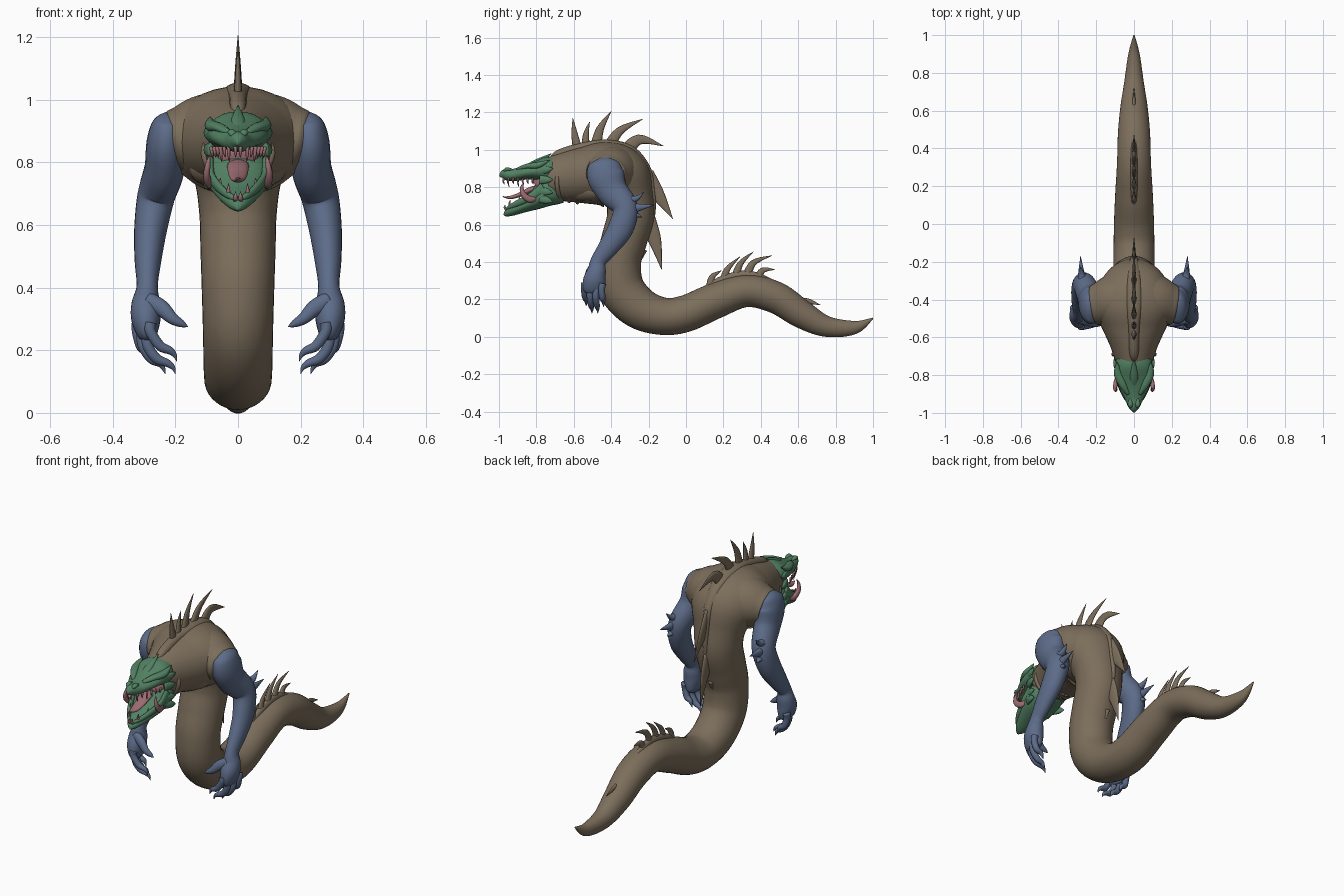
import bpy, bmesh, math
from mathutils import Vector

X, Y = Vector((1, 0, 0)), Vector((0, 1, 0))


def material(name, rgb):
    m = bpy.data.materials.new(name)
    m.diffuse_color = (*rgb, 1)
    return m


BROWN = material("brown_hide", (0.20, 0.155, 0.105))
BLUE = material("blue_skin", (0.11, 0.15, 0.25))
GREEN = material("green_scales", (0.085, 0.22, 0.125))
PINK = material("pink_flesh", (0.33, 0.15, 0.165))


def spline(rows, steps):
    """Catmull-Rom through rows of numbers."""
    out, last = [], len(rows) - 1
    for i in range(last):
        p = [rows[max(0, min(last, i + k))] for k in (-1, 0, 1, 2)]
        for j in range(steps):
            t = j / steps
            out.append([0.5 * (2 * b + (c - a) * t + (2 * a - 5 * b + 4 * c - d) * t * t
                               + (3 * b - a - 3 * c + d) * t ** 3) for a, b, c, d in zip(*p)])
    return out + [list(rows[-1])]


def tube(bm, rows, ref=X, n=16, steps=5):
    """Loft ellipses along rows of (x, y, z, radius along ref, other radius)."""
    rows = spline(rows, steps)
    pts = [Vector(r[:3]) for r in rows]
    rings = []
    for i, r in enumerate(rows):
        t = (pts[min(i + 1, len(pts) - 1)] - pts[max(i - 1, 0)]).normalized()
        s = (ref - t * ref.dot(t)).normalized()
        u = t.cross(s)
        a, b = max(r[3], 0.0008), max(r[4], 0.0008)
        rings.append([bm.verts.new(pts[i] + s * a * math.cos(k * math.tau / n)
                                   + u * b * math.sin(k * math.tau / n)) for k in range(n)])
    for p, q in zip(rings, rings[1:]):
        for k in range(n):
            bm.faces.new((p[k], p[(k + 1) % n], q[(k + 1) % n], q[k]))
    bm.faces.new(rings[0])
    bm.faces.new(rings[-1])


def finish(name, bm, mat, mirror=False):
    bmesh.ops.recalc_face_normals(bm, faces=bm.faces[:])
    me = bpy.data.meshes.new(name)
    bm.to_mesh(me)
    bm.free()
    me.materials.append(mat)
    me.shade_smooth()
    ob = bpy.data.objects.new(name, me)
    bpy.context.collection.objects.link(ob)
    if mirror:
        ob.modifiers.new("mirror", 'MIRROR').use_mirror_merge = False
    return ob


def mid(rows):
    """Rows of (y, z, x radius, in-plane radius) on the centre plane."""
    return [(0, *r) for r in rows]


# serpent body from tail tip to neck
bm = bmesh.new()
tube(bm, mid([
    (1.0, .10, .003, .003), (.90, .05, .03, .036), (.75, .056, .052, .056),
    (.62, .12, .072, .075), (.48, .21, .085, .085), (.32, .245, .09, .086),
    (.15, .19, .10, .095), (0, .125, .106, .098), (-.12, .11, .108, .10),
    (-.25, .155, .11, .113), (-.345, .26, .112, .122), (-.36, .40, .116, .12),
    (-.33, .52, .12, .122), (-.297, .64, .124, .126), (-.305, .75, .142, .13),
    (-.35, .84, .19, .17), (-.43, .87, .225, .174), (-.54, .865, .175, .153),
    (-.65, .855, .125, .132), (-.74, .845, .095, .112)]), n=36, steps=8)
finish("body", bm, BROWN)

# shoulders, chest muscles and neck folds
bm = bmesh.new()
tube(bm, [(.02, -.39, .875, .165, .16), (.12, -.41, .878, .14, .138), (.19, -.425, .872, .112, .106),
          (.215, -.43, .868, .10, .088), (.222, -.43, .866, .05, .045)], Y, 28)
tube(bm, [(.15, -.43, .81, .02, .02), (.10, -.48, .79, .065, .06),
          (.05, -.57, .78, .055, .055), (.02, -.66, .78, .03, .03)])
for k in range(3):
    y = -.69 + .045 * k
    tube(bm, [(.0, y + .02, .735 - .008 * k, .01, .012), (.07, y + .01, .76, .012, .014),
              (.108, y, .83, .012, .012), (.09, y + .01, .90, .004, .004)], Y, 10)
finish("shoulders_and_chest", bm, BROWN, True)

# dorsal spines: base, middle, tip (y, z) and width
bm = bmesh.new()
spines = [
    (-.575, .98, -.595, 1.08, -.605, 1.17, .022), (-.535, .99, -.535, 1.08, -.515, 1.15, .02),
    (-.485, 1.0, -.46, 1.11, -.40, 1.205, .026), (-.42, 1.0, -.355, 1.10, -.23, 1.165, .028),
    (-.33, .98, -.25, 1.055, -.12, 1.02, .034), (-.22, .86, -.15, .76, -.07, .63, .045),
    (-.21, .62, -.165, .51, -.13, .36, .042), (-.23, .47, -.25, .42, -.26, .37, .02),
    (.13, .26, .14, .32, .19, .355, .02), (.20, .28, .22, .36, .29, .43, .02),
    (.26, .30, .29, .39, .36, .455, .02), (.32, .31, .36, .395, .46, .435, .021),
    (.38, .30, .41, .355, .475, .36, .02), (.60, .18, .65, .19, .72, .17, .02)]
for y0, z0, y1, z1, y2, z2, w in spines:
    tube(bm, mid([(y0, z0, .016, w * 1.2), (y1, z1, .009, w * .8), (y2, z2, .001, .001)]), n=12)
# low ridges that join the spines
tube(bm, mid([(-.73, .94, .01, .01), (-.68, .975, .025, .025), (-.55, 1.01, .03, .03),
              (-.42, 1.025, .045, .03), (-.30, .995, .04, .03), (-.22, .905, .03, .028),
              (-.19, .80, .02, .025), (-.185, .65, .016, .02), (-.22, .50, .01, .01)]), n=16)
tube(bm, mid([(.06, .23, .01, .01), (.18, .295, .018, .025), (.32, .33, .018, .025),
              (.44, .295, .015, .022), (.54, .24, .005, .005)]), n=12)
finish("dorsal_spines", bm, BROWN)

# arms with palms
bm = bmesh.new()
tube(bm, [(.215, -.43, .955, .02, .03), (.222, -.43, .925, .05, .08), (.230, -.43, .865, .062, .10),
          (.235, -.395, .78, .064, .085), (.262, -.325, .69, .06, .068),
          (.28, -.35, .58, .052, .068), (.288, -.415, .48, .042, .054),
          (.29, -.468, .405, .034, .042), (.294, -.478, .35, .046, .05),
          (.294, -.49, .30, .047, .06), (.29, -.493, .25, .032, .056),
          (.286, -.493, .23, .012, .03)], n=24, steps=6)
# fingers with clawed tips: knuckle x, middle x, tip x and z
for i, (x0, x1, x2, z2) in enumerate([(.275, .25, .195, .165), (.285, .262, .20, .125),
                                      (.30, .278, .232, .125), (.316, .308, .268, .16)]):
    y = -.54 + .031 * i
    tube(bm, [(x0 + .005, y, .285, .021, .02), (x0 + .005, y - .004, z2 + .095, .018, .018),
              (x1, y, z2 + .05, .017, .017), ((x1 + x2) / 2 - .005, y + .004, z2 + .034, .013, .013),
              (x2 + .008, y + .006, z2 + .02, .008, .008), (x2, y + .006, z2, .001, .001)], Y, 10)
tube(bm, [(.29, -.505, .36, .022, .028), (.245, -.52, .335, .02, .026), (.21, -.53, .302, .016, .019),
          (.18, -.53, .285, .011, .012), (.16, -.53, .275, .001, .001)], Y, 12)
# elbow spikes
for z0, y2, z2, w in [(.75, -.225, .775, .022), (.70, -.17, .705, .035), (.66, -.235, .64, .02)]:
    tube(bm, [(.27, -.32, z0 - .02, .03, w * 1.3), (.278, -.265, z0 - .01, .018, w * .7),
              (.283, y2, z2, .001, .001)], n=10)
finish("arms", bm, BLUE, True)

# upper and lower jaws
bm = bmesh.new()
tube(bm, mid([(-.69, .87, .08, .08), (-.74, .89, .10, .075), (-.80, .888, .097, .052),
              (-.86, .878, .082, .038), (-.92, .866, .052, .033), (-.965, .868, .032, .03),
              (-.985, .862, .016, .018), (-.993, .855, .003, .004)]), n=24, steps=6)
finish("upper_jaw", bm, GREEN)
bm = bmesh.new()
tube(bm, mid([(-.69, .80, .08, .09), (-.74, .775, .10, .08), (-.80, .735, .095, .055),
              (-.87, .70, .07, .036), (-.93, .675, .044, .028), (-.96, .658, .022, .017),
              (-.972, .648, .003, .004)]), n=24, steps=6)
finish("lower_jaw", bm, GREEN)

# brow ridges, cheek spikes and jaw rims
bm = bmesh.new()
tube(bm, [(.03, -.90, .895, .01, .01), (.06, -.85, .912, .02, .014),
          (.085, -.79, .918, .022, .018), (.09, -.73, .945, .002, .002)], n=12)
tube(bm, [(.015, -.97, .885, .008, .008), (.02, -.955, .897, .014, .01),
          (.02, -.92, .89, .004, .004)], n=10)
tube(bm, [(.0, -.86, .905, .02, .01), (.0, -.80, .93, .025, .02), (.0, -.72, .98, .002, .002)], n=10)
for z0, z2 in [(.89, .90), (.84, .84), (.78, .77), (.74, .72)]:
    tube(bm, [(.085, -.78, z0, .012, .025), (.10, -.74, (z0 + z2) / 2, .01, .018),
              (.104, -.71, z2, .001, .001)], n=10)
tube(bm, [(.088, -.76, .80, .012, .03), (.085, -.82, .755, .012, .022),
          (.06, -.89, .72, .012, .018), (.03, -.94, .695, .01, .012), (.0, -.96, .68, .008, .008)], n=10)
finish("head_ridges", bm, GREEN, True)

# throat and tongue
bm = bmesh.new()
tube(bm, mid([(-.72, .82, .06, .06), (-.77, .815, .07, .055), (-.80, .80, .05, .035)]), n=20)
tube(bm, mid([(-.74, .80, .035, .02), (-.82, .79, .035, .016), (-.89, .76, .03, .012),
              (-.94, .745, .02, .009), (-.98, .75, .002, .002)]), n=14)
finish("throat_and_tongue", bm, PINK)

# teeth along both jaws, and curved cheek tusks
bm = bmesh.new()
for k in range(7):
    t = k / 6
    y, x = -.82 - .155 * t, .078 * (1 - t) ** .7 + .008
    h = .036 if k in (3, 5) else .022
    tube(bm, [(x, y, .85, .006, .006), (x * .97, y - .002, .84 - h * .4, .005, .005),
              (x * .92, y + .004, .838 - h, .001, .001)], n=8, steps=2)
    z = .735 - .055 * t
    tube(bm, [(x, y + .015, z, .008, .008), (x * 1.02, y + .005, z + h * .6, .006, .006),
              (x, y + .01, z + h * 1.2, .001, .001)], n=8, steps=2)
tube(bm, [(.08, -.80, .745, .012, .015), (.094, -.835, .735, .013, .018), (.10, -.868, .76, .011, .015),
          (.096, -.878, .795, .008, .01), (.09, -.868, .825, .001, .001)], n=12)
finish("teeth_and_tusks", bm, PINK, True)
